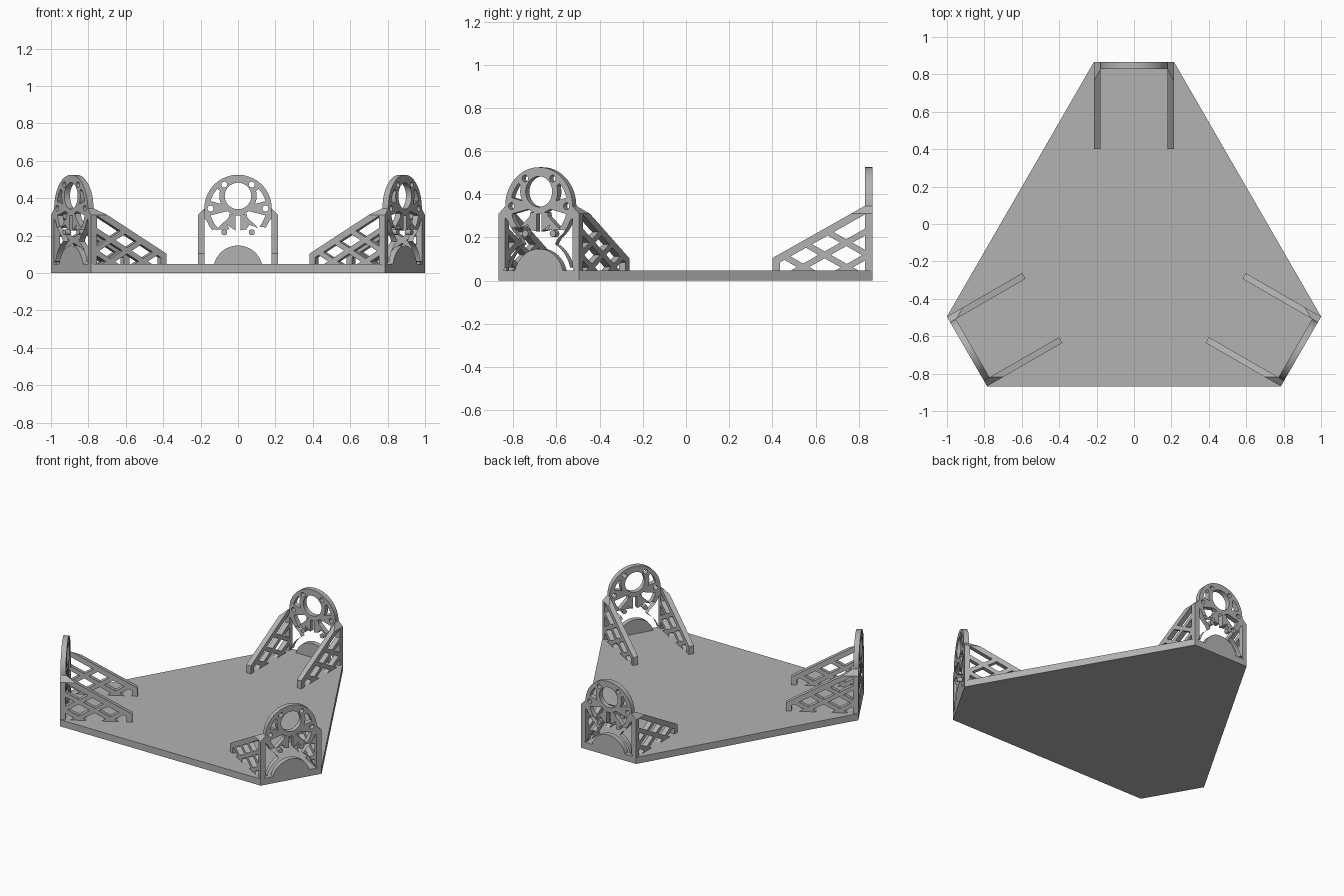
import bpy, bmesh
from math import sin, cos, pi, radians, sqrt
from mathutils import Matrix, Vector

cube = bpy.data.objects.get("Cube")
if cube:
    bpy.data.objects.remove(cube, do_unlink=True)

grey = bpy.data.materials.new("plain_grey")
grey.use_nodes = True
COLOUR = (0.45, 0.45, 0.45, 1)
grey.diffuse_color = COLOUR
grey.node_tree.nodes["Principled BSDF"].inputs["Base Color"].default_value = COLOUR

BASE_Z, HALF, THICK = 0.047, 0.215, 0.035
BACK, CENTRE_Y = 0.865, -0.166
INNER = HALF - THICK
RING_Z, HUB_Z, HUB_R = 0.345, 0.412, 0.1
CENTRE = Matrix.Translation((0, CENTRE_Y, 0))


def arc(cx, cz, r, a0, a1, n):
    """Points on an arc, angles in degrees, both ends included."""
    steps = [radians(a0 + (a1 - a0) * i / n) for i in range(n + 1)]
    return [(cx + r * cos(a), cz + r * sin(a)) for a in steps]


def circle(cx, cz, r, n):
    return arc(cx, cz, r, 0, 360, n)[:-1]


def flip(loop):
    return [(-x, z) for x, z in loop]


def slab(name, loops, thick, matrix, chamfer=None):
    """Extrude an outline with holes; optionally slice off a corner."""
    curve = bpy.data.curves.new(name, 'CURVE')
    curve.dimensions, curve.fill_mode = '2D', 'BOTH'
    curve.extrude = thick / 2
    for loop in loops:
        spline = curve.splines.new('POLY')
        spline.points.add(len(loop) - 1)
        for point, (u, v) in zip(spline.points, loop):
            point.co = (u, v, 0, 1)
        spline.use_cyclic_u = True
    temp = bpy.data.objects.new(name + "_curve", curve)
    bpy.context.collection.objects.link(temp)
    deps = bpy.context.evaluated_depsgraph_get()
    mesh = bpy.data.meshes.new_from_object(temp.evaluated_get(deps))
    bpy.data.objects.remove(temp, do_unlink=True)
    mesh.transform(matrix)
    bm = bmesh.new()
    bm.from_mesh(mesh)
    bmesh.ops.remove_doubles(bm, verts=bm.verts, dist=1e-5)
    if chamfer:
        cut = bmesh.ops.bisect_plane(bm, geom=bm.verts[:] + bm.edges[:] + bm.faces[:],
                                     plane_co=chamfer[0], plane_no=chamfer[1], clear_outer=True)
        edges = [e for e in cut["geom_cut"] if isinstance(e, bmesh.types.BMEdge)]
        bmesh.ops.holes_fill(bm, edges=edges)
    bmesh.ops.recalc_face_normals(bm, faces=bm.faces)
    bm.to_mesh(mesh)
    bm.free()
    mesh.name = name
    mesh.materials.clear()
    mesh.materials.append(grey)
    for poly in mesh.polygons:
        poly.material_index = 0
    obj = bpy.data.objects.new(name, mesh)
    bpy.context.collection.objects.link(obj)
    bpy.ops.object.select_all(action='DESELECT')
    obj.select_set(True)
    bpy.context.view_layer.objects.active = obj
    bpy.ops.object.shade_smooth_by_angle(angle=radians(30))
    return obj


def ring_window(a0, a1, outer):
    """Opening between the hub wall and the rim."""
    d = HUB_Z - RING_Z
    inside = []
    for i in range(9):
        a = radians(a1 + (a0 - a1) * i / 8)
        r = d * sin(a) + sqrt(HUB_R ** 2 - (d * cos(a)) ** 2)
        inside.append((r * cos(a), RING_Z + r * sin(a)))
    return arc(0, RING_Z, outer, a0, a1, 8) + inside


def clip(loop, p, n):
    """Keep the part of a convex loop where (q - p) . n <= 0."""
    out = []
    for i, a in enumerate(loop):
        b = loop[(i + 1) % len(loop)]
        da = (a[0] - p[0]) * n[0] + (a[1] - p[1]) * n[1]
        db = (b[0] - p[0]) * n[0] + (b[1] - p[1]) * n[1]
        if da <= 0:
            out.append(a)
        if da * db < 0:
            t = da / (da - db)
            out.append((a[0] + (b[0] - a[0]) * t, a[1] + (b[1] - a[1]) * t))
    return out


# Base slab: triangle with cut corners
hexagon = []
for k in range(3):
    turn = Matrix.Rotation(-k * 2 * pi / 3, 3, 'Z')
    for x in (-HALF, HALF):
        p = turn @ Vector((x, BACK - CENTRE_Y, 0))
        hexagon.append((p.x, p.y))
slab("base_plate", [hexagon], BASE_Z, CENTRE @ Matrix.Translation((0, 0, BASE_Z / 2)))

# Round-topped mounting plate outline and openings
plate = [(-HALF, 0.01), (HALF, 0.01), (HALF, 0.31)]
plate += arc(0, RING_Z, INNER, 0, 180, 40) + [(-HALF, 0.31)]
plate_loops = [plate, circle(0, HUB_Z, 0.071, 36)]
plate_loops += [circle(*c, 0.016, 14) for c in circle(0, RING_Z, 0.147, 6)]
# Arch over the base
plate_loops.append([(0.128, 0.03)] + arc(0, 0.015, 0.132, 12, 168, 28) + [(-0.128, 0.03)])
side_window = [(INNER, 0.06), (INNER, 0.29)]
side_window += arc(0, RING_Z, INNER, -22, -55, 8) + arc(0, 0.02, 0.172, 60, 14, 10)
spoke_window = [(0.014, 0.308), (0.014, 0.228), (0.045, 0.234), (0.06, 0.258), (0.045, 0.318)]
for window in (side_window, spoke_window,
               ring_window(15, 44, 0.152), ring_window(-44, -14, 0.15)):
    plate_loops += [window, flip(window)]

# Sloped side bracket: lattice cells between crossing bars
FRONT, WALL, LOW, HIGH = 0.4, BACK - THICK, 0.104, 0.347
slope = (HIGH - LOW) / (WALL - FRONT)
length = sqrt(1 + slope * slope)
rise, fall = (-slope / length, 1 / length), (slope / length, 1 / length)
bracket_loops = [[(FRONT, 0.01), (BACK - 0.01, 0.01), (BACK - 0.01, HIGH), (WALL, HIGH), (FRONT, LOW)]]
frame = [(FRONT + 0.035, 0.025), (WALL, 0.025), (WALL, 0.6), (FRONT + 0.035, 0.6)]
frame = clip(frame, (FRONT, LOW - 0.04), rise)
BAR = 0.014
ups, downs = [-1, 0.515, 0.72, 3], [-1, 0.57, 0.77, 0.97, 3]
for u0, u1 in zip(ups, ups[1:]):
    for d0, d1 in zip(downs, downs[1:]):
        cell = frame
        for start, n, side in ((u0, rise, 1), (u1, rise, -1), (d0, fall, -1), (d1, fall, 1)):
            out = (n[0] * side, n[1] * side)
            edge = (start - out[0] * BAR, BASE_Z - out[1] * BAR)
            cell = clip(cell, edge, out)
        if len(cell) > 2:
            area = sum(a[0] * b[1] - b[0] * a[1] for a, b in zip(cell, cell[1:] + cell[:1]))
            if abs(area) > 0.0006:
                bracket_loops.append(cell)

# A plate and two brackets at each corner
UPRIGHT = Matrix.Rotation(pi / 2, 4, 'X')
SIDEWAYS = Matrix(((0, 0, 1, 0), (1, 0, 0, 0), (0, 1, 0, 0), (0, 0, 0, 1)))
for k, corner in enumerate(("back", "left", "right")):
    spin = CENTRE @ Matrix.Rotation(-k * 2 * pi / 3, 4, 'Z') @ CENTRE.inverted()
    slab(corner + "_mounting_plate", plate_loops, THICK,
         spin @ Matrix.Translation((0, BACK - THICK / 2, 0)) @ UPRIGHT)
    for side, tag in ((-1, "a"), (1, "b")):
        place = Matrix.Translation((side * (HALF - THICK / 2), 0, 0)) @ SIDEWAYS
        plane = (spin @ Vector((side * HALF, 0, 0.31)), spin.to_3x3() @ Vector((side, 0, 1)))
        slab(corner + "_bracket_" + tag, bracket_loops, THICK, spin @ place, plane)
